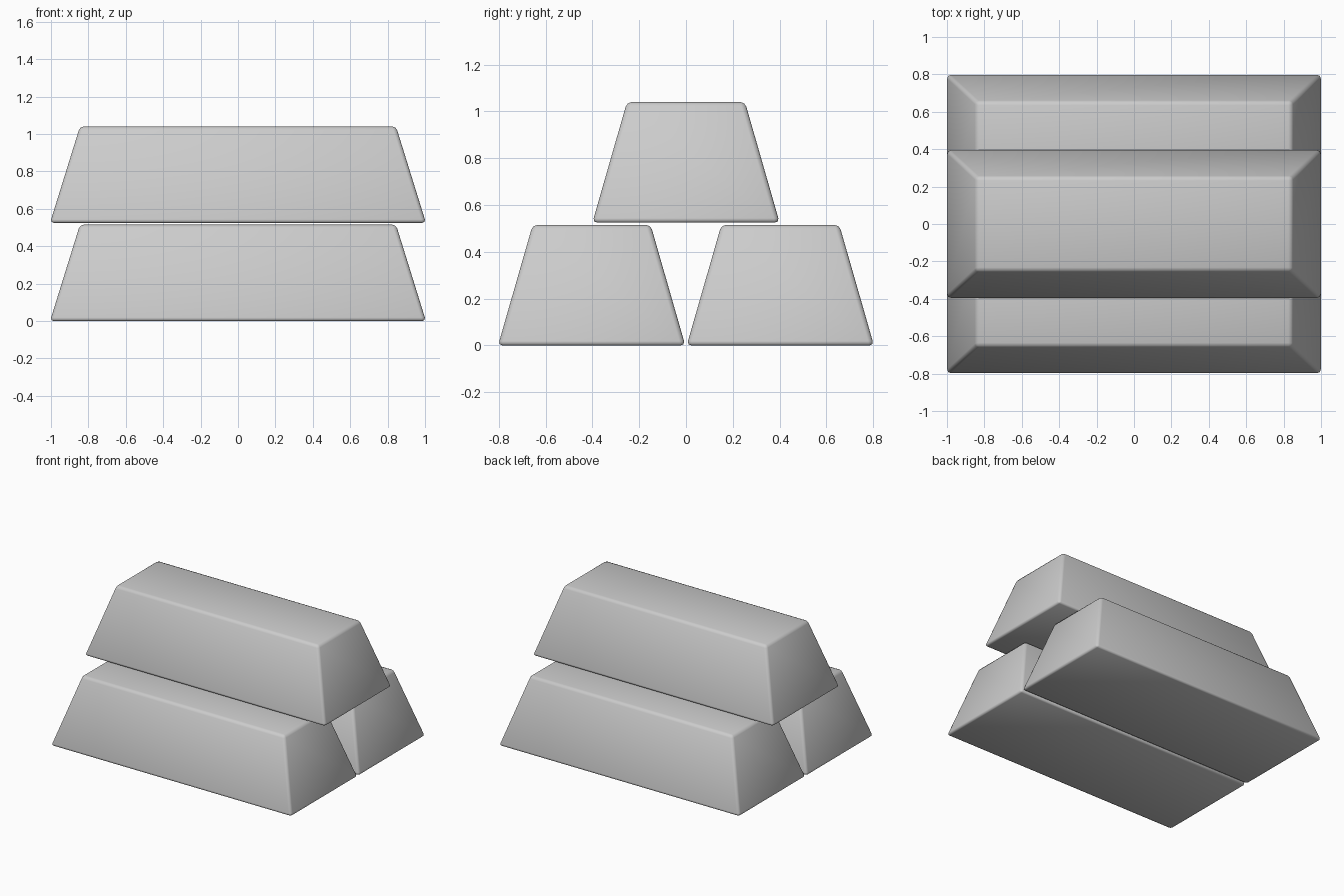
import bpy, bmesh

if "Cube" in bpy.data.objects:
    bpy.data.objects.remove(bpy.data.objects["Cube"])

HEIGHT = 0.515


def make_bar(name, y, z):
    # Tapered bar: a cube whose top is narrower than its base
    bm = bmesh.new()
    bmesh.ops.create_cube(bm, size=2)
    for v in bm.verts:
        top = v.co.z > 0
        v.co.x *= 0.845 if top else 1.005
        v.co.y *= 0.252 if top else 0.4
        v.co.z = HEIGHT if top else 0
    # Softened edges
    bmesh.ops.bevel(bm, geom=bm.edges[:], offset=0.02, segments=2,
                    profile=0.5, affect='EDGES')
    for f in bm.faces:
        f.smooth = True
    mesh = bpy.data.meshes.new(name)
    bm.to_mesh(mesh)
    bm.free()
    obj = bpy.data.objects.new(name, mesh)
    obj.location = (0, y, z)
    bpy.context.collection.objects.link(obj)


# Two bars side by side, one stacked on top
make_bar("bar_front", -0.403, 0)
make_bar("bar_back", 0.403, 0)
make_bar("bar_top", 0, 0.525)
